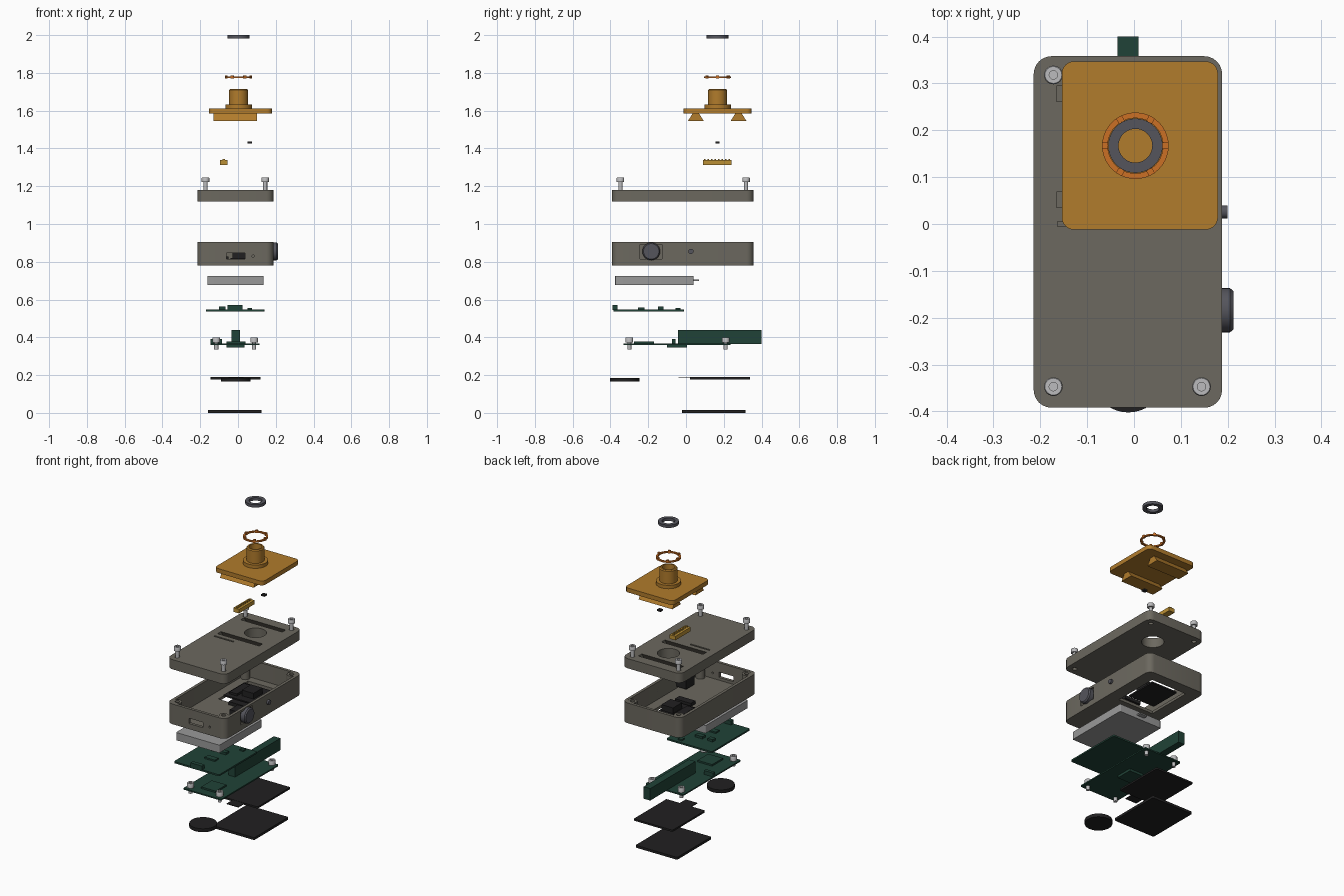
import bpy, bmesh
from math import pi, cos, sin, radians
from mathutils import Matrix, Vector

if "Cube" in bpy.data.objects:
    bpy.data.objects.remove(bpy.data.objects["Cube"])


def material(name, r, g, b):
    m = bpy.data.materials.new(name)
    m.use_nodes = True
    m.diffuse_color = (r, g, b, 1)
    m.node_tree.nodes["Principled BSDF"].inputs["Base Color"].default_value = (r, g, b, 1)
    return m


SHELL = material("warm grey shell", .15, .14, .115)
AMBER = material("amber plate", .44, .2, .025)
ORANGE = material("orange ring", .6, .16, .018)
GOLD = material("gold connector", .5, .28, .035)
SLATE = material("slate knob", .09, .09, .107)
STEEL = material("steel", .5, .5, .51)
SILVER = material("battery silver", .32, .32, .32)
GREEN = material("circuit green", .0145, .055, .038)
BLACK = material("black", .015, .0145, .015)


def finish(bm, name, mat, smooth=False):
    bmesh.ops.remove_doubles(bm, verts=bm.verts, dist=1e-5)
    bmesh.ops.recalc_face_normals(bm, faces=bm.faces)
    me = bpy.data.meshes.new(name)
    bm.to_mesh(me)
    bm.free()
    me.materials.append(mat)
    ob = bpy.data.objects.new(name, me)
    bpy.context.collection.objects.link(ob)
    if smooth:
        soften(ob)
    return ob


def activate(ob):
    bpy.ops.object.select_all(action='DESELECT')
    ob.select_set(True)
    bpy.context.view_layer.objects.active = ob


def soften(ob):
    activate(ob)
    bpy.ops.object.shade_smooth_by_angle(angle=radians(35))


def prism(name, points, offset, mat, smooth=False):
    """Extrude a closed outline of 3D points along an offset."""
    bm = bmesh.new()
    face = bm.faces.new([bm.verts.new(p) for p in points])
    ext = bmesh.ops.extrude_face_region(bm, geom=[face])
    moved = [v for v in ext["geom"] if isinstance(v, bmesh.types.BMVert)]
    bmesh.ops.translate(bm, verts=moved, vec=Vector(offset))
    return finish(bm, name, mat, smooth)


def box(name, x, y, z, mat, r=0):
    """Box from (min, max) ranges, with optional rounded plan corners."""
    pts, steps = [], 6 if r else 0
    for k, (cx, cy) in enumerate([(x[1] - r, y[1] - r), (x[0] + r, y[1] - r),
                                  (x[0] + r, y[0] + r), (x[1] - r, y[0] + r)]):
        for i in range(steps + 1):
            a = pi / 2 * (k + i / max(steps, 1))
            pts.append((cx + r * cos(a), cy + r * sin(a), z[0]))
    return prism(name, pts, (0, 0, z[1] - z[0]), mat, r > 0)


def lathe(name, center, profile, mat, axis='Z', n=40):
    """Revolve a closed (radius, height) profile about an axis through center."""
    bm = bmesh.new()
    rings = [[bm.verts.new((r * cos(2 * pi * i / n), r * sin(2 * pi * i / n), h))
              for r, h in profile] for i in range(n)]
    m = len(profile)
    for i in range(n):
        a, b = rings[i], rings[(i + 1) % n]
        for j in range(m):
            k = (j + 1) % m
            if profile[j][0] or profile[k][0]:
                bm.faces.new((a[j], b[j], b[k], a[k]))
    bmesh.ops.dissolve_degenerate(bm, edges=bm.edges, dist=1e-5)
    if axis == 'X':
        bm.transform(Matrix.Rotation(pi / 2, 4, 'Y'))
    elif axis == 'Y':
        bm.transform(Matrix.Rotation(-pi / 2, 4, 'X'))
    bm.transform(Matrix.Translation(center))
    return finish(bm, name, mat, True)


def cyl(name, center, r, h0, h1, mat, axis='Z', n=40):
    return lathe(name, center, [(0, h0), (r, h0), (r, h1), (0, h1)], mat, axis, n)


def tube(name, center, r0, r1, h0, h1, mat, n=40):
    return lathe(name, center, [(r0, h0), (r1, h0), (r1, h1), (r0, h1)], mat, 'Z', n)


def cut(ob, *cutters):
    for c in cutters:
        c.hide_render = True
        mod = ob.modifiers.new("cut", 'BOOLEAN')
        mod.operation, mod.object, mod.solver = 'DIFFERENCE', c, 'EXACT'
        activate(ob)
        bpy.ops.object.modifier_apply(modifier=mod.name)
        bpy.data.objects.remove(c)
    soften(ob)


def screw(name, x, y, z0, z1, z2):
    """Socket head screw: shaft z0 to z1, head z1 to z2."""
    s = z2 - .012
    lathe(name, (x, y, 0), [(0, z0), (.011, z0), (.011, z1), (.02, z1), (.02, z2 - .003),
                            (.018, z2), (.009, z2), (.009, s), (0, s)], STEEL, n=24)


def dovetail(name, x, y, z, narrow, wide, mat):
    pts = [(x[0], y - wide, z[0]), (x[0], y + wide, z[0]),
           (x[0], y + narrow, z[1]), (x[0], y - narrow, z[1])]
    return prism(name, pts, (x[1] - x[0], 0, 0), mat)


CX, CY = .003, .167                       # optical axis
HX, HY = (-.214, .188), (-.392, .358)     # housing footprint
CORNERS = [(x, y) for x in (-.172, .144) for y in (-.347, .318)]
RAILS = (.052, .278)

# Bottom pads and disc
box("bottom_pad", (-.16, .125), (-.02, .315), (0, .015), BLACK, .008)
cyl("round_pad", (-.012, -.324, 0), .078, .165, .186, BLACK)
box("display_panel", (-.145, .12), (.02, .34), (.178, .189), BLACK, .006)
box("display_flap", (-.05, .03), (-.04, .02), (.184, .188), BLACK)

# Lower circuit board with its upright connector wall
box("lower_board", (-.145, .115), (-.33, .235), (.36, .368), GREEN, .008)
box("upright_wall", (-.035, .01), (-.042, .4), (.366, .44), GREEN)
box("lower_socket", (-.145, -.085), (-.075, -.055), (.366, .392), GREEN)
box("lower_chip", (-.06, .04), (-.275, -.17), (.366, .378), GREEN)
box("underside_chip", (-.06, .035), (-.1, .005), (.345, .362), GREEN)
for x in (-.115, .085):
    for y in (-.3, .21):
        screw("board_screw", x, y, .335, .372, .4)

# Upper circuit board
box("upper_board", (-.17, .14), (-.385, -.01), (.538, .548), GREEN, .008)
for x, y, top in [((-.055, .025), (-.388, -.362), .572), ((-.05, .02), (-.255, -.22), .557),
                  ((-.1, -.065), (-.148, -.118), .562), ((.05, .075), (-.055, -.03), .556),
                  ((-.03, .02), (-.148, -.118), .562)]:
    box("upper_chip", x, y, (.546, top), GREEN)

# Battery
box("battery", (-.162, .135), (-.375, .04), (.678, .726), SILVER, .006)
box("battery_tab", (-.04, .01), (.03, .068), (.697, .705), SILVER)

# Hollow lower housing
case = box("lower_housing", HX, HY, (.78, .905), SHELL, .038)
cut(case,
    box("cavity", (HX[0] + .018, HX[1] - .018), (HY[0] + .018, HY[1] - .018), (.797, 1), SHELL, .025),
    box("window_cut", (-.135, .11), (0, .29), (.7, .85), SHELL),
    box("port_cut", (-.062, .036), (-.45, -.35), (.814, .847), SHELL),
    box("knob_cut", (.178, .25), (-.243, -.128), (.815, .892), SHELL),
    cyl("pin_cut", (.08, -.39, .83), .006, -.05, .05, SHELL, 'Y', 16))
for x, y in CORNERS:
    tube("screw_post", (x, y, 0), .013, .027, .79, .904, SHELL, 24)
box("sensor_board", (-.12, .06), (.03, .23), (.806, .815), BLACK)
box("sensor_block", (-.03, .05), (.08, .17), (.814, .85), BLACK)
box("sensor_socket", (-.1, -.05), (.06, .2), (.814, .828), BLACK)
box("sensor_strip", (-.04, .07), (-.035, .01), (.8, .82), BLACK)
box("knob_encoder", (.1, .168), (-.225, -.145), (.81, .88), BLACK)
lathe("side_knob", (0, -.184, .855), [(0, .165), (.047, .165), (.047, .205), (.041, .212), (0, .212)],
      SLATE, 'X')
cyl("side_button", (0, .026, .855), .014, .17, .2, SLATE, 'X', 20)

# Lid with dovetail tracks, central bore and screw holes
lid = box("lid", HX, HY, (1.12, 1.18), SHELL, .038)
cut(lid, cyl("bore_cut", (CX, CY, 0), .063, 1, 1.3, SHELL),
    box("slit_cut", (-.163, -.03), (-.005, .005), (1.16, 1.2), SHELL),
    *[dovetail("track_cut", (-.165, .12), y, (1.138, 1.181), .016, .043, SHELL) for y in RAILS],
    *[cyl("hole_cut", (x, y, 0), .0135, 1, 1.3, SHELL, 'Z', 20) for x, y in CORNERS])
for x, y in CORNERS:
    screw("lid_screw", x, y, 1.165, 1.222, 1.247)

# Pin connector and sensor chip
box("pin_connector", (-.095, -.056), (.09, .24), (1.313, 1.338), GOLD)
for i in range(8):
    y = .1 + i * .0185
    box("connector_pin", (-.081, -.07), (y - .004, y + .004), (1.33, 1.345), GOLD)
box("sensor_chip", (.05, .074), (.155, .178), (1.426, 1.436), BLACK)

# Sliding lens plate with barrel and dovetail feet
box("lens_plate", (-.154, .179), (-.012, .347), (1.584, 1.611), AMBER, .026)
lathe("lens_barrel", (CX, CY, 0),
      [(0, 1.6), (.07, 1.6), (.07, 1.632), (.05, 1.632), (.05, 1.709), (.045, 1.715),
       (.036, 1.715), (.036, 1.62), (0, 1.62)], AMBER)
for y, x0 in zip(RAILS, (-.13, -.13)):
    dovetail("plate_foot", (x0, .1), y, (1.545, 1.59), .014, .042, AMBER)

# Notched ring and cap ring
tube("grip_ring", (CX, CY, 0), .059, .071, 1.772, 1.78, ORANGE)
for k in range(6):
    a = k * pi / 3
    tab = box("grip_tab", (.058, .071), (-.007, .007), (1.77, 1.787), ORANGE)
    tab.data.transform(Matrix.Translation((CX, CY, 0)) @ Matrix.Rotation(a, 4, 'Z'))
tube("cap_ring", (CX, CY, 0), .036, .058, 1.982, 2, SLATE)
